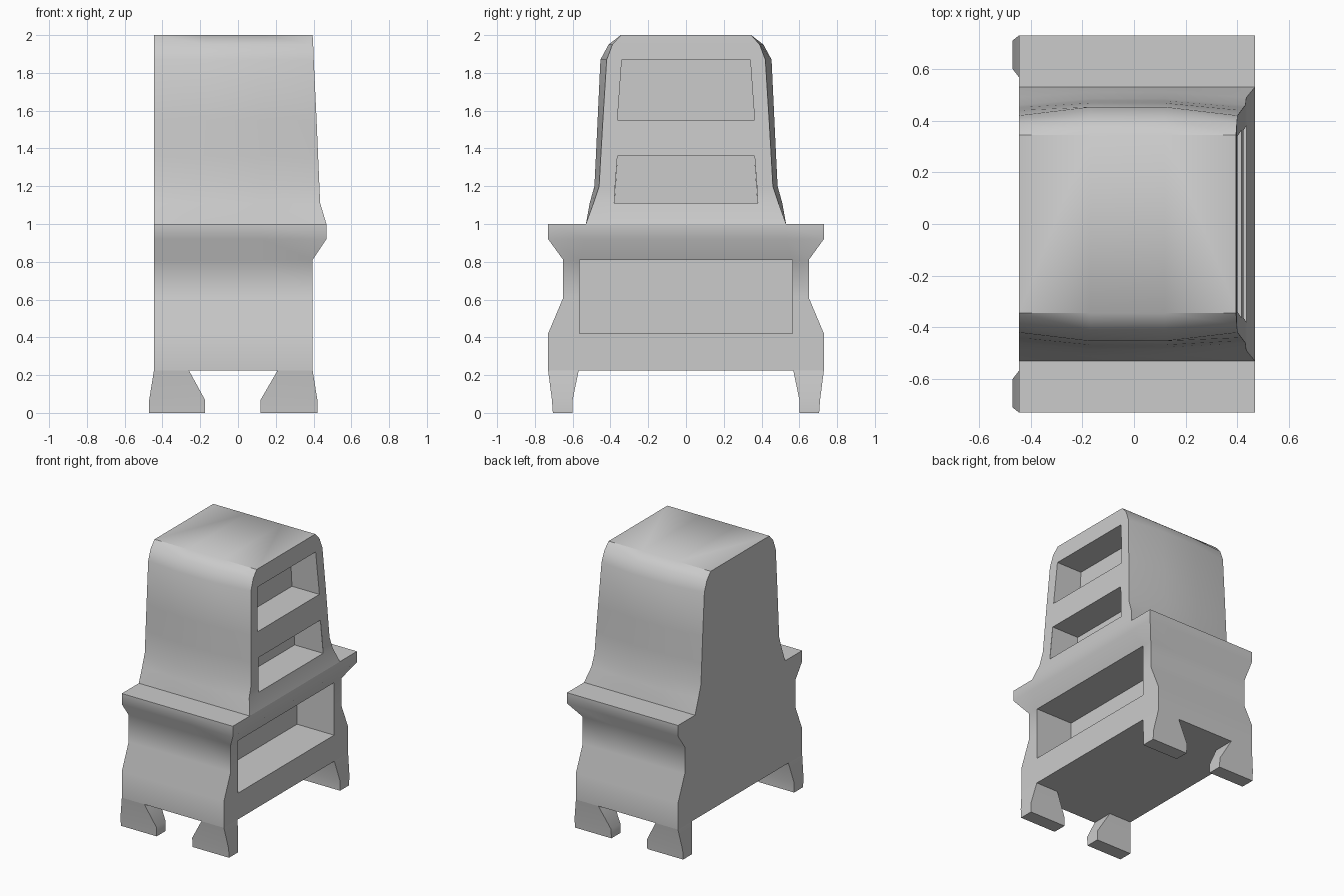
import bpy, bmesh

if "Cube" in bpy.data.objects:
    bpy.data.objects.remove(bpy.data.objects["Cube"])

BACK = -0.445


def finish(bm, name):
    bmesh.ops.remove_doubles(bm, verts=bm.verts, dist=0.0005)
    bmesh.ops.recalc_face_normals(bm, faces=bm.faces)
    me = bpy.data.meshes.new(name)
    bm.to_mesh(me)
    bm.free()
    ob = bpy.data.objects.new(name, me)
    bpy.context.collection.objects.link(ob)
    bpy.ops.object.select_all(action='DESELECT')
    ob.select_set(True)
    bpy.context.view_layer.objects.active = ob
    bpy.ops.object.shade_smooth_by_angle(angle=0.7)


def face(bm, pts):
    return bm.faces.new([bm.verts.new(p) for p in pts])


# Cabinet sections: height, half width mid, half width at ends, front x, half opening
ROWS = [
    (0.225, 0.73, 0.73, 0.395, 0.565),
    (0.42, 0.73, 0.73, 0.395, 0.565),
    (0.61, 0.65, 0.65, 0.395, 0.565),
    (0.81, 0.65, 0.65, 0.395, 0.565),
    (0.92, 0.73, 0.73, 0.468, 0.53),
    (1.00, 0.73, 0.73, 0.468, 0.53),
    (1.00, 0.53, 0.53, 0.468, 0.40),
    (1.11, 0.51, 0.49, 0.435, 0.38),
    (1.20, 0.485, 0.46, 0.431, 0.375),
    (1.36, 0.477, 0.451, 0.424, 0.363),
    (1.55, 0.468, 0.44, 0.416, 0.363),
    (1.87, 0.453, 0.42, 0.401, 0.34),
    (1.95, 0.41, 0.39, 0.398, 0.335),
    (2.00, 0.345, 0.345, 0.395, 0.33),
]
OPEN = {1, 2, 7, 8, 10}      # row steps left open for shelves
LEDGE = 5                    # flat step on top of the ledge


def ring(row):
    z, hy, he, xf, k = row
    half = [(BACK, he, z), (-0.17, hy, z), (0.12, hy, z), (xf, he, z), (xf, k, z)]
    return half + [(x, -y, z) for x, y, z in reversed(half)]


# Cabinet shell
bm = bmesh.new()
rings = [[bm.verts.new(p) for p in ring(r)] for r in ROWS]
n = len(rings[0])
for i, (a, b) in enumerate(zip(rings, rings[1:])):
    for j in range(n):
        if (i in OPEN and j == 4) or (i == LEDGE and j in (3, 4, 5, 9)):
            continue
        bm.faces.new((a[j], a[(j + 1) % n], b[(j + 1) % n], b[j]))
bm.faces.new(rings[0])
bm.faces.new(rings[-1])

# Shelf recesses: bottom row, top row, depth position
for lo, hi, xb in ((1, 3, 0.09), (7, 9, 0.20), (10, 11, 0.19)):
    (zl, _, _, xl, kl), (zh, _, _, xh, kh) = ROWS[lo], ROWS[hi]
    f = [(xl, -kl, zl), (xl, kl, zl), (xh, kh, zh), (xh, -kh, zh)]
    b = [(xb, y, z) for _, y, z in f]
    face(bm, b)
    for j in range(4):
        m = (j + 1) % 4
        face(bm, (f[j], f[m], b[m], b[j]))
finish(bm, "cabinet")

# Four flared feet: z, outer x, inner x, inner y, outer y
for side, back, sections in (
    ("back", True, [(0, -0.47, -0.175), (0.07, -0.47, -0.175), (0.225, -0.445, -0.26)]),
    ("front", False, [(0, 0.42, 0.12), (0.07, 0.42, 0.12), (0.225, 0.395, 0.21)]),
):
    for s in (-1, 1):
        bm = bmesh.new()
        loops = []
        for (z, xo, xi), (yi, yo) in zip(sections, ((0.60, 0.705), (0.60, 0.71), (0.568, 0.73))):
            loops.append([bm.verts.new((x, s * y, z)) for x, y in
                          ((xo, yi), (xi, yi), (xi, yo), (xo, yo))])
        for a, b in zip(loops, loops[1:]):
            for j in range(4):
                m = (j + 1) % 4
                bm.faces.new((a[j], a[m], b[m], b[j]))
        bm.faces.new(loops[0])
        finish(bm, side + ("_left_foot" if s < 0 else "_right_foot"))
